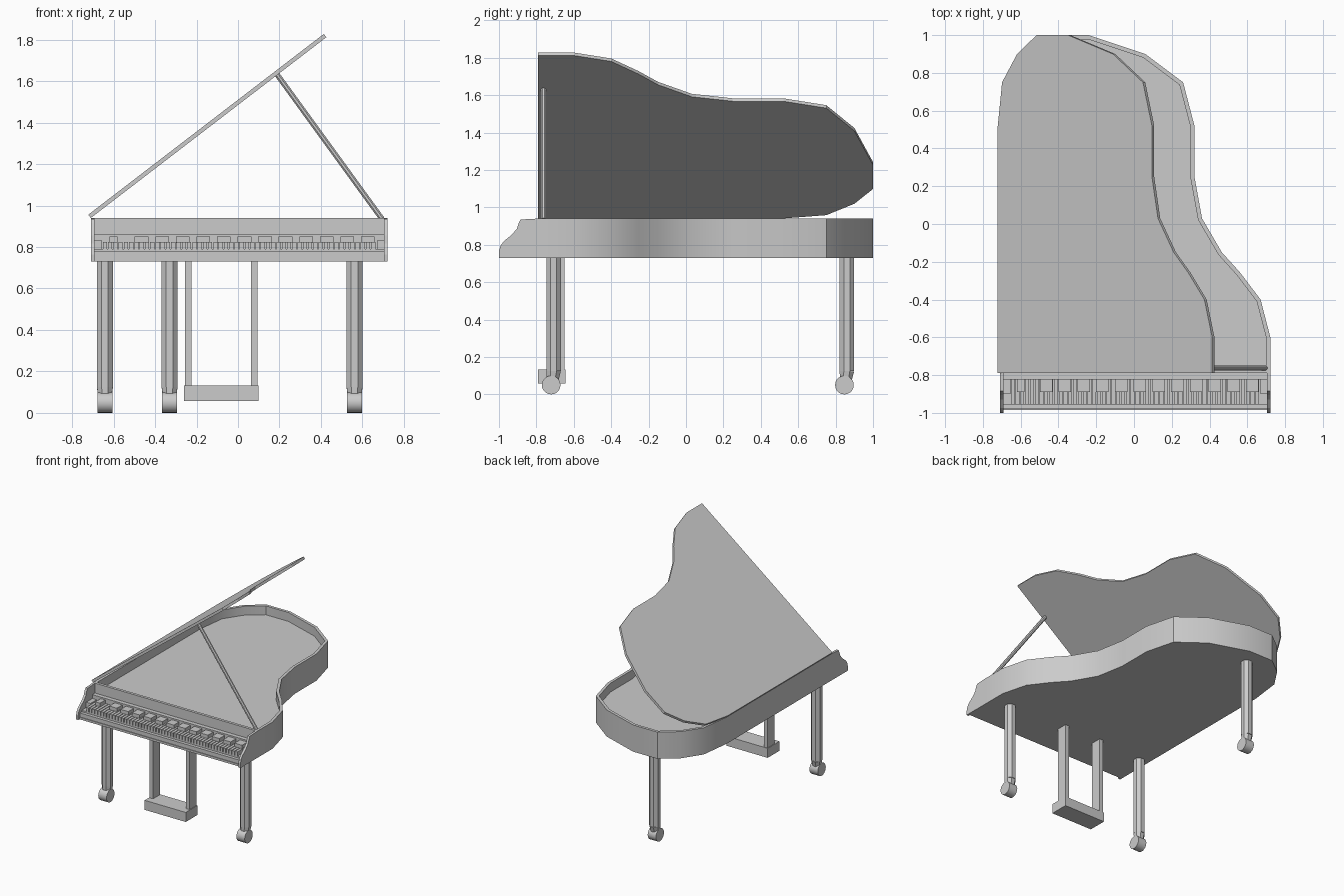
import bpy, bmesh, math
from mathutils import Vector

if "Cube" in bpy.data.objects:
    bpy.data.objects.remove(bpy.data.objects["Cube"])

# Plan outline shared by the case and the lid (x, y)
OUTLINE = [(-.71, -.79), (.722, -.79), (.722, -.6), (.67, -.4), (.56, -.255), (.465, -.15),
           (.36, .03), (.32, .25), (.32, .52), (.26, .75), (.06, .9), (-.24, 1),
           (-.45, 1), (-.58, .9), (-.68, .75), (-.71, .51)]


def finish(name, bm, smooth=False):
    bmesh.ops.recalc_face_normals(bm, faces=bm.faces)
    me = bpy.data.meshes.new(name)
    bm.to_mesh(me)
    bm.free()
    ob = bpy.data.objects.new(name, me)
    bpy.context.collection.objects.link(ob)
    if smooth:
        bpy.ops.object.select_all(action='DESELECT')
        ob.select_set(True)
        bpy.context.view_layer.objects.active = ob
        bpy.ops.object.shade_smooth_by_angle(angle=math.radians(32))
    return ob


def prism(points, offset):
    """Extrude a closed 3D profile; returns the bmesh and the moved cap."""
    bm = bmesh.new()
    face = bm.faces.new([bm.verts.new(p) for p in points])
    ext = bmesh.ops.extrude_face_region(bm, geom=[face])['geom']
    bmesh.ops.translate(bm, vec=offset, verts=[g for g in ext if isinstance(g, bmesh.types.BMVert)])
    cap = [g for g in ext if isinstance(g, bmesh.types.BMFace)][0]
    return bm, cap


def add_box(bm, x0, x1, y0, y1, z0, z1):
    vs = bmesh.ops.create_cube(bm, size=1)['verts']
    bmesh.ops.scale(bm, vec=(x1 - x0, y1 - y0, z1 - z0), verts=vs)
    bmesh.ops.translate(bm, vec=((x0 + x1) / 2, (y0 + y1) / 2, (z0 + z1) / 2), verts=vs)


def boxes(name, *dims):
    bm = bmesh.new()
    for d in dims:
        add_box(bm, *d)
    return finish(name, bm)


def rod(name, a, b, radius, sides, radius_end=None, turn=0, smooth=False):
    a, b = Vector(a), Vector(b)
    bm = bmesh.new()
    bmesh.ops.create_cone(bm, cap_ends=True, segments=sides, radius1=radius,
                          radius2=radius if radius_end is None else radius_end, depth=(b - a).length)
    ob = finish(name, bm, smooth)
    ob.location = (a + b) / 2
    quat = (b - a).to_track_quat('Z', 'Y')
    ob.rotation_euler = quat.to_euler()
    ob.rotation_euler.rotate_axis('Z', turn)
    return ob


# Case: closed underneath, recessed soundboard inside a thin rim
bm, top = prism([(x, y, .73) for x, y in OUTLINE], (0, 0, .21))
bmesh.ops.recalc_face_normals(bm, faces=bm.faces)
bmesh.ops.inset_region(bm, faces=[top], thickness=.022, use_even_offset=True)
well = bmesh.ops.extrude_discrete_faces(bm, faces=[top])['faces'][0]
bmesh.ops.translate(bm, vec=(0, 0, -.07), verts=well.verts)
finish("case", bm, True)

# Raised lid, hinged on the left edge
bm, _ = prism([(x + .71, y, 0) for x, y in OUTLINE], (0, 0, .02))
lid = finish("lid", bm)
lid.location = (-.71, 0, .94)
lid.rotation_euler.y = -math.radians(37.5)

# Lid prop
rod("lid_prop", (.695, -.762, .935), (.19, -.762, 1.63), .014, 8, turn=math.pi / 8)

# Curved arms at the ends of the keyboard
ARM = [(-.79, .73), (-1, .73), (-1, .765), (-.992, .795), (-.975, .818), (-.93, .855),
       (-.905, .885), (-.895, .915), (-.885, .935), (-.79, .94)]
for side, x in (("left", -.71), ("right", .704)):
    bm, _ = prism([(x, y, z) for y, z in ARM], (.018, 0, 0))
    finish(side + "_arm", bm)

# Keyboard surround
boxes("key_bed", (-.7, .71, -.985, -.79, .73, .747), (-.695, .706, -.955, -.79, .747, .79))
boxes("key_slip", (-.695, .706, -.98, -.955, .745, .778))
boxes("fallboard", (-.695, .706, -.823, -.789, .745, .862))
boxes("cheek_blocks", (-.694, -.655, -.9, -.82, .79, .832), (.67, .705, -.9, -.82, .79, .832))

# White keys, then the grouped raised black keys
step = 1.32 / 52
boxes("white_keys", *[(-.652 + i * step, -.652 + i * step + .02, -.955, -.82, .785, .823)
                      for i in range(52)])
boxes("black_keys", (-.62, -.58, -.89, -.82, .82, .85),
      *[(-.498 + i * .0992, -.432 + i * .0992, -.89, -.82, .82, .85) for i in range(12)])

# Octagonal legs on broad casters
for name, x, y in (("front_left_leg", -.642, -.708), ("front_right_leg", .562, -.708),
                   ("back_leg", -.33, .86)):
    rod(name, (x, y, .125), (x, y, .735), .042, 8, turn=math.pi / 8)
    rod(name + "_ankle", (x, y - .006, .075), (x, y, .126), .034, 8, .042, math.pi / 8)
    rod(name + "_caster", (x - .036, y - .013, .05), (x + .036, y - .013, .05), .05, 20, smooth=True)

# Pedal lyre
boxes("pedal_box", (-.26, .098, -.79, -.645, .058, .133))
boxes("pedal_posts", *[(x, x + .03, -.735, -.65, .13, .735) for x in (-.255, .063)])
